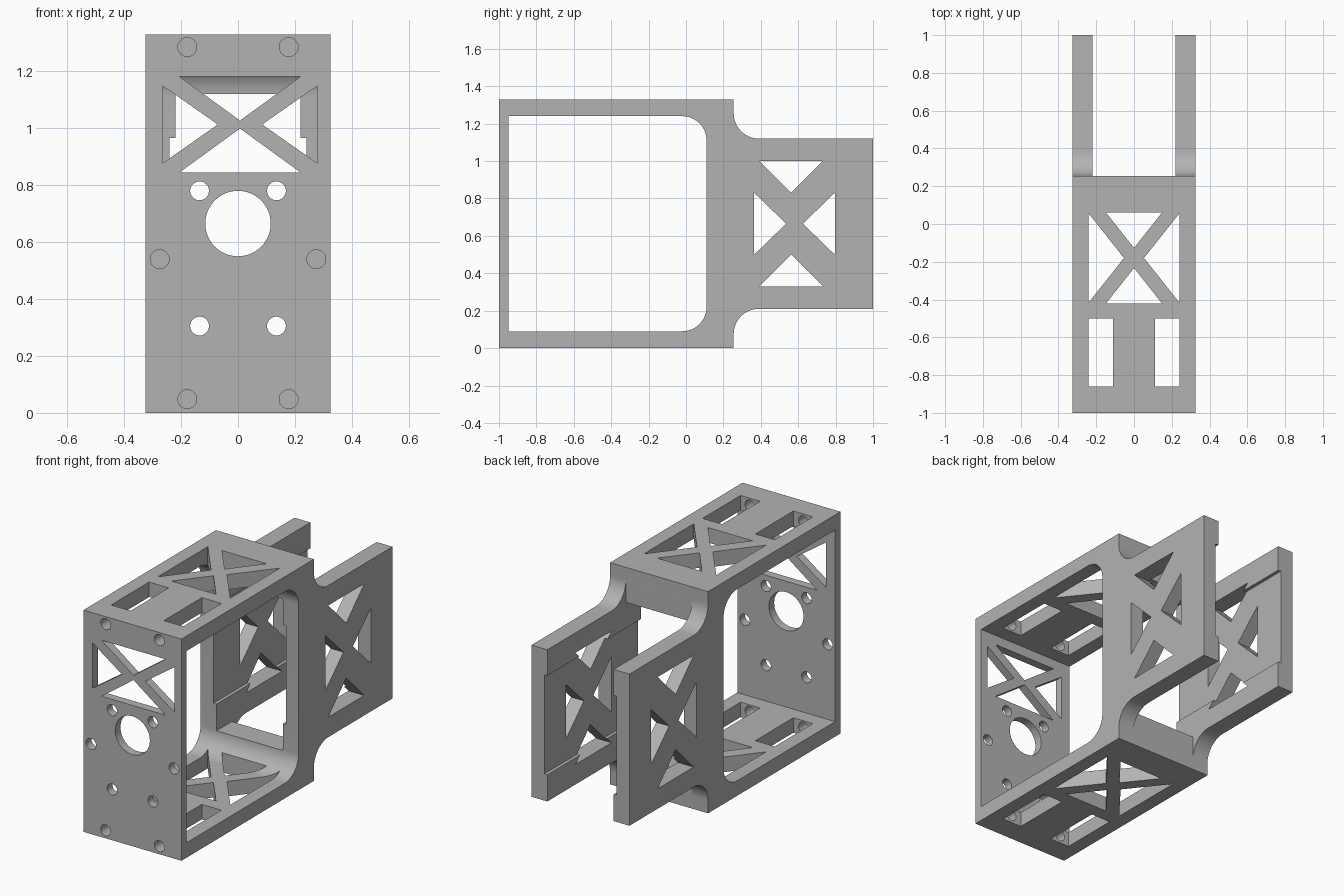
import bpy, bmesh, math
from mathutils import Vector

cube = bpy.data.objects.get("Cube")
if cube:
    bpy.data.objects.remove(cube, do_unlink=True)

grey = bpy.data.materials.new("light_grey")
grey.use_nodes = True
grey.diffuse_color = (0.45, 0.45, 0.45, 1)
grey.node_tree.nodes["Principled BSDF"].inputs["Base Color"].default_value = (0.45, 0.45, 0.45, 1)

HALF_W, HEIGHT, MID = 0.325, 1.33, 0.665


def prism(name, outline, axis, lo, hi):
    """Extrude a 2D outline along x, y or z from lo to hi."""
    place = {"x": lambda a, b, d: (d, a, b),
             "y": lambda a, b, d: (a, d, b),
             "z": lambda a, b, d: (a, b, d)}[axis]
    bm = bmesh.new()
    face = bm.faces.new([bm.verts.new(place(a, b, lo)) for a, b in outline])
    top = bmesh.ops.extrude_face_region(bm, geom=[face])
    shift = Vector(place(0, 0, hi - lo))
    bmesh.ops.translate(bm, vec=shift,
                        verts=[v for v in top["geom"] if isinstance(v, bmesh.types.BMVert)])
    bmesh.ops.recalc_face_normals(bm, faces=bm.faces)
    mesh = bpy.data.meshes.new(name)
    bm.to_mesh(mesh)
    bm.free()
    obj = bpy.data.objects.new(name, mesh)
    bpy.context.collection.objects.link(obj)
    mesh.materials.append(grey)
    return obj


def arc(cx, cy, r, start, end, steps=14):
    return [(cx + r * math.cos(math.radians(start + (end - start) * i / steps)),
             cy + r * math.sin(math.radians(start + (end - start) * i / steps)))
            for i in range(steps + 1)]


def rect(a0, b0, a1, b1):
    return [(a0, b0), (a1, b0), (a1, b1), (a0, b1)]


def circle(a, b, r):
    return arc(a, b, r, 0, 360, 48)[:-1]


def cross_brace(a, b, wide, tall, base_w, base_h, gap_a, gap_b):
    """Four triangles around (a, b) that leave an X of material."""
    tris = []
    for s in (-1, 1):
        tris.append([(a - base_w, b + s * tall), (a + base_w, b + s * tall), (a, b + s * gap_b)])
        tris.append([(a + s * wide, b - base_h), (a + s * wide, b + base_h), (a + s * gap_a, b)])
    return tris


def mirror_z(points):
    return [(y, 2 * MID - z) for y, z in reversed(points)]


# Side outline: box frame at the front, narrower arms at the back
upper = [(1, 1.12)] + arc(0.39, 1.255, 0.135, 270, 180) + [(0.255, HEIGHT), (-1, HEIGHT)]
body = prism("motor_bracket", upper + mirror_z(upper), "x", -HALF_W, HALF_W)

cutters = []


def cut(outline, axis, lo, hi):
    cutters.append(prism("cutter", outline, axis, lo, hi))


# Side window with rounded rear corners
half_window = arc(-0.02, 1.11, 0.13, 0, 90) + [(-0.95, 1.24)]
cut(half_window + mirror_z(half_window), "x", -0.5, 0.5)

# Rear opening between the arms, and the shallow inner channel
cut(rect(-0.22, 0.21, 0.22, 1.12), "y", 0, 0.3)
cut(rect(-0.22, 0.255, 0.22, 1.1), "z", -0.1, 1.5)
cut(rect(-0.24, 0.37, 0.24, 0.965), "y", 0, 1.1)

# Braced openings in the arms, front plate, top and bottom plates
for tri in cross_brace(0.56 + 0.02, MID, 0.217, 0.335, 0.17, 0.167, 0.045, 0.165):
    # top and bottom triangles sit slightly forward of the side ones
    if tri[0][1] == tri[1][1]:
        tri = [(y - 0.018, z) for y, z in tri]
    cut(tri, "x", -0.5, 0.5)
for tri in cross_brace(0.007, 1.013, 0.272, 0.168, 0.212, 0.136, 0.078, 0.014):
    cut(tri, "y", -1.1, -0.9)
for tri in cross_brace(0, -0.18, 0.24, 0.24, 0.148, 0.236, 0.053, 0.053):
    cut(tri, "z", -0.1, 1.5)

# Shaft hole, screw holes and plate slots
cut(circle(0, MID, 0.115), "y", -1.1, -0.9)
for s in (-1, 1):
    for x, z, depth in ((0.135, 0.78, -0.9), (0.135, 0.305, -0.9), (0.275, 0.54, -0.9),
                        (0.178, 1.285, -0.8), (0.178, 0.048, -0.8)):
        cut(circle(s * x, z, 0.033), "y", -1.1, depth)
    cut(rect(min(s * 0.11, s * 0.24), -0.86, max(s * 0.11, s * 0.24), -0.5), "z", -0.1, 1.5)

# Apply all cuts
for cutter in cutters:
    mod = body.modifiers.new("cut", "BOOLEAN")
    mod.operation = "DIFFERENCE"
    mod.solver = "EXACT"
    mod.object = cutter
bpy.context.view_layer.update()
result = bpy.data.meshes.new_from_object(body.evaluated_get(bpy.context.evaluated_depsgraph_get()))
body.modifiers.clear()
body.data = result
body.data.materials.clear()
body.data.materials.append(grey)
for cutter in cutters:
    bpy.data.objects.remove(cutter, do_unlink=True)

bpy.ops.object.select_all(action="DESELECT")
body.select_set(True)
bpy.context.view_layer.objects.active = body
bpy.ops.object.shade_smooth_by_angle(angle=math.radians(30))
